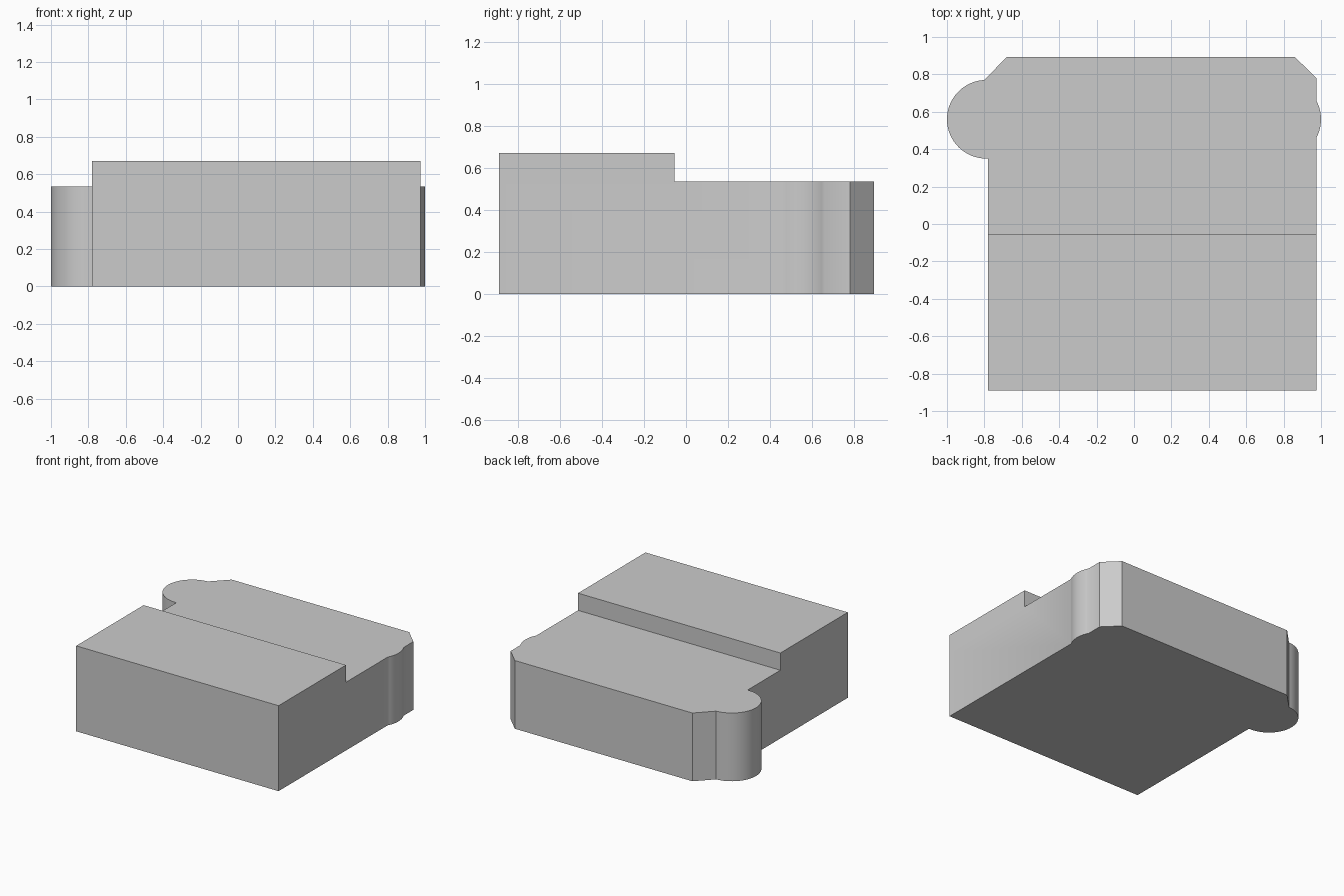
import bpy, bmesh
from math import sin, cos, radians
from mathutils import Vector

if "Cube" in bpy.data.objects:
    bpy.data.objects.remove(bpy.data.objects["Cube"], do_unlink=True)

LEFT, RIGHT, FRONT, BACK = -0.78, 0.975, -0.89, 0.893
LOW, HIGH, STEP_Y = 0.535, 0.67, -0.055
LOBE_X, LOBE_Y, RADIUS = 0.79, 0.56, 0.21

grey = bpy.data.materials.new("light grey")
grey.use_nodes = True
colour = (0.6, 0.6, 0.6, 1)
grey.diffuse_color = colour
grey.node_tree.nodes["Principled BSDF"].inputs["Base Color"].default_value = colour


def arc(cx, start, end, steps):
    """Points along a round lobe, angles in degrees."""
    angles = [radians(start + (end - start) * i / steps) for i in range(steps + 1)]
    return [(cx + RADIUS * cos(a), LOBE_Y + RADIUS * sin(a)) for a in angles]


# Footprint, anticlockwise: square front, side lobes, chamfered back corners
outline = [(LEFT, FRONT), (RIGHT, FRONT)]
outline += arc(LOBE_X, -28.2, 28.2, 12)
outline += [(RIGHT, 0.78), (0.86, BACK), (-0.68, BACK)]
outline += arc(-LOBE_X, 93, 270, 32)
outline += [(LEFT, LOBE_Y - RADIUS)]

# Base slab
bm = bmesh.new()
floor = bm.faces.new([bm.verts.new((x, y, 0)) for x, y in outline])
slab = bmesh.ops.extrude_face_region(bm, geom=[floor], use_keep_orig=True)
bmesh.ops.translate(bm, vec=(0, 0, LOW),
                    verts=[v for v in slab["geom"] if isinstance(v, bmesh.types.BMVert)])
bmesh.ops.recalc_face_normals(bm, faces=bm.faces[:])

# Raised front half: split at the step, then lift the front top face
bmesh.ops.bisect_plane(bm, geom=bm.verts[:] + bm.edges[:] + bm.faces[:],
                       plane_co=(0, STEP_Y, 0), plane_no=(0, 1, 0))
front_top = [f for f in bm.faces
             if f.normal.z > 0.9 and f.calc_center_median().y < STEP_Y]
lift = bmesh.ops.extrude_face_region(bm, geom=front_top)
bmesh.ops.translate(bm, vec=(0, 0, HIGH - LOW),
                    verts=[v for v in lift["geom"] if isinstance(v, bmesh.types.BMVert)])

# Merge coplanar faces
bmesh.ops.dissolve_limit(bm, angle_limit=radians(0.5), verts=bm.verts[:], edges=bm.edges[:])
bmesh.ops.recalc_face_normals(bm, faces=bm.faces[:])

mesh = bpy.data.meshes.new("stepped_block")
bm.to_mesh(mesh)
bm.free()
mesh.materials.append(grey)
block = bpy.data.objects.new("stepped_block", mesh)
bpy.context.collection.objects.link(block)

# Smooth the lobes, keep the corners sharp
bpy.ops.object.select_all(action="DESELECT")
block.select_set(True)
bpy.context.view_layer.objects.active = block
bpy.ops.object.shade_smooth_by_angle(angle=radians(30))
